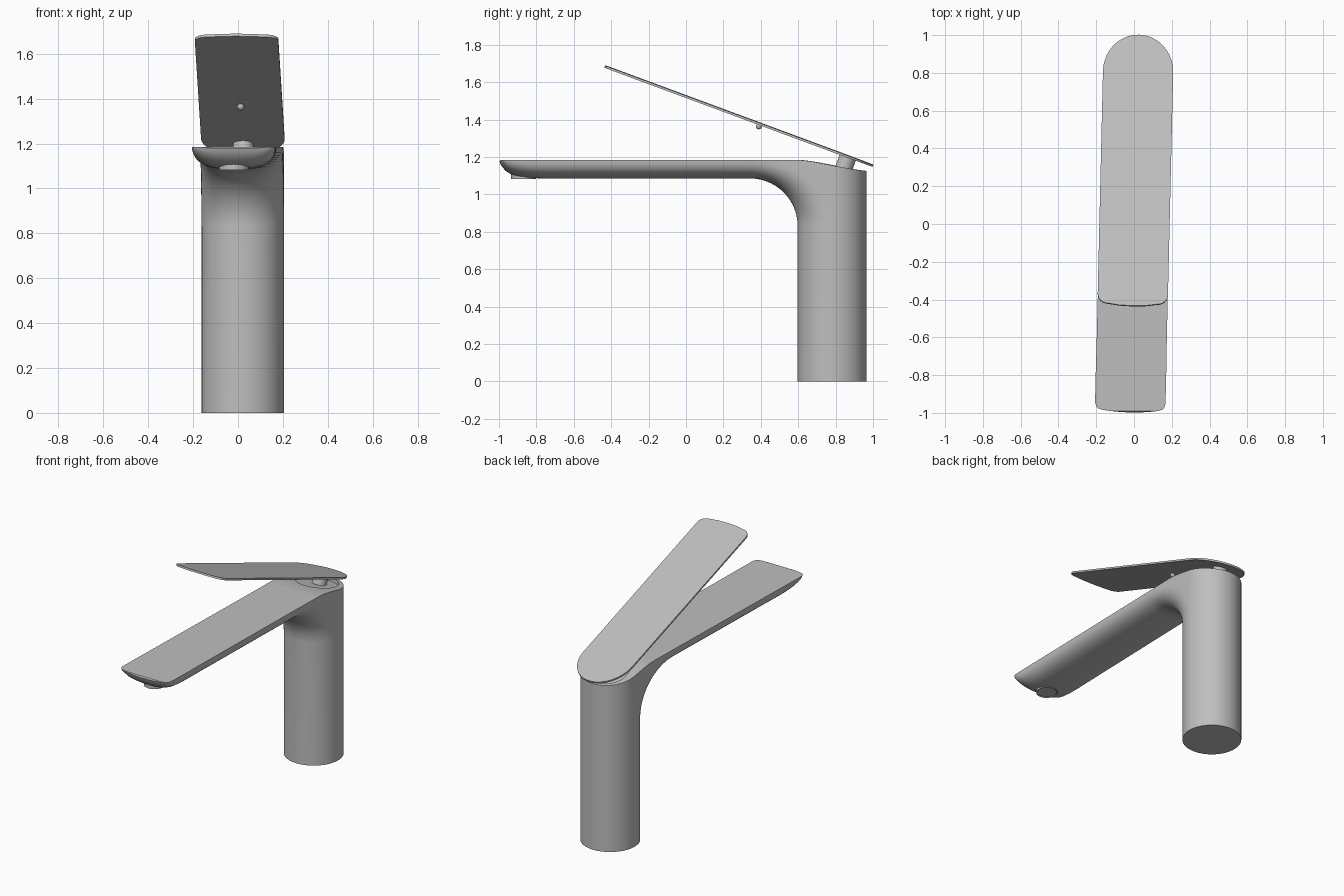
import bpy, bmesh, math
from mathutils import Matrix

cube = bpy.data.objects.get("Cube")
if cube:
    bpy.data.objects.remove(cube, do_unlink=True)

metal = bpy.data.materials.new("brushed grey metal")
metal.use_nodes = True
GREY = (0.52, 0.52, 0.52, 1)
metal.diffuse_color = GREY
metal.node_tree.nodes["Principled BSDF"].inputs["Base Color"].default_value = GREY

# Working frame: column axis at the origin, spout along -y; then slightly turned
PLACE = Matrix.Translation((0.021, 0.781, 0)) @ Matrix.Rotation(math.radians(-1.35), 4, 'Z')
R_COL = 0.184


def finish(name, bm, matrix=Matrix.Identity(4)):
    bmesh.ops.remove_doubles(bm, verts=bm.verts[:], dist=1e-5)
    bmesh.ops.recalc_face_normals(bm, faces=bm.faces[:])
    bm.transform(PLACE @ matrix)
    mesh = bpy.data.meshes.new(name)
    bm.to_mesh(mesh)
    bm.free()
    mesh.materials.append(metal)
    ob = bpy.data.objects.new(name, mesh)
    bpy.context.collection.objects.link(ob)
    return ob


def smooth(ob):
    bpy.ops.object.select_all(action='DESELECT')
    ob.select_set(True)
    bpy.context.view_layer.objects.active = ob
    bpy.ops.object.shade_smooth_by_angle(angle=math.radians(32))


def extruded(points, offset):
    """Solid made by extruding a closed outline by an offset vector."""
    bm = bmesh.new()
    face = bm.faces.new([bm.verts.new(p) for p in points])
    new = bmesh.ops.extrude_face_region(bm, geom=[face])["geom"]
    bmesh.ops.translate(bm, vec=offset, verts=[v for v in new if isinstance(v, bmesh.types.BMVert)])
    return bm


def circle(radius, sides=48):
    return [(radius * math.cos(2 * math.pi * i / sides), radius * math.sin(2 * math.pi * i / sides), 0)
            for i in range(sides)]


def cut(ob, cutter):
    mod = ob.modifiers.new("cut", 'BOOLEAN')
    mod.operation, mod.solver, mod.object = 'DIFFERENCE', 'EXACT', cutter
    bpy.context.view_layer.objects.active = ob
    bpy.ops.object.modifier_apply(modifier=mod.name)
    bpy.data.objects.remove(cutter, do_unlink=True)


# --- Body: column, swept elbow and spout as one loft ---
N, POWER, HEIGHT = 28, 2.7, 0.11
BEND_Y, BEND_Z, BEND_R = -0.439, 0.83, 0.255
SPOUT_TOP, CUT_Z = BEND_Z + BEND_R + HEIGHT, 1.4
angles = [-math.pi / 2 + math.pi * i / N for i in range(N + 1)]


def spout_edge(a, half_width, height):
    """Rounded underside: x and drop below the top."""
    s, c = math.sin(a), max(0.0, math.cos(a))
    return (math.copysign(half_width * abs(s) ** (2 / POWER), s), height * c ** (2 / POWER))


def column_ring(z):
    return ([(R_COL * math.sin(a), -R_COL * math.cos(a), z) for a in angles] +
            [(R_COL * math.sin(a), R_COL * math.cos(a), z) for a in reversed(angles)])


def elbow_ring(phi):
    """Section on a plane fanned about the bend centre."""
    c, s = math.cos(phi), math.sin(phi)
    t = phi / (math.pi / 2)
    t = t * t * (3 - 2 * t)
    ring = []
    for a in angles:
        x1, drop = spout_edge(a, R_COL, HEIGHT)
        x0, depth0 = R_COL * math.sin(a), R_COL * (1 - math.cos(a))
        d = BEND_R + depth0 * (1 - t) + (HEIGHT - drop) * t
        ring.append((x0 * (1 - t) + x1 * t, BEND_Y + d * c, BEND_Z + d * s))
    for a in reversed(angles):
        back = (R_COL * max(0.0, math.cos(a)) - BEND_Y) / max(c, 1e-6)
        d = min(back, (CUT_Z - BEND_Z) / max(s, 1e-6))
        ring.append((R_COL * math.sin(a), BEND_Y + d * c, BEND_Z + d * s))
    return ring


def spout_ring(y, height, half_width, bow):
    def bend(x):
        return y + bow * (x / half_width) ** 2
    ring = []
    for a in angles:
        x, drop = spout_edge(a, half_width, height)
        ring.append((x, bend(x), SPOUT_TOP - drop))
    for a in reversed(angles):
        x = half_width * math.sin(a)
        ring.append((x, bend(x), CUT_Z))
    return ring


rings = [column_ring(0)]
rings += [elbow_ring(math.pi / 2 * i / 28) for i in range(29)]
for station in [(-0.9, 0.11, 0.185, 0), (-1.4, 0.11, 0.186, 0), (-1.55, 0.11, 0.187, 0.002),
                (-1.62, 0.107, 0.187, 0.006), (-1.68, 0.099, 0.187, 0.012), (-1.72, 0.086, 0.187, 0.012),
                (-1.745, 0.07, 0.186, 0.012), (-1.762, 0.051, 0.181, 0.012),
                (-1.773, 0.034, 0.172, 0.012), (-1.779, 0.018, 0.155, 0.012)]:
    rings.append(spout_ring(*station))

bm = bmesh.new()
rows = [[bm.verts.new(p) for p in ring] for ring in rings]
count = len(rows[0])
for lower, upper in zip(rows, rows[1:]):
    for i in range(count):
        j = (i + 1) % count
        bm.faces.new((lower[i], lower[j], upper[j], upper[i]))
bm.faces.new(rows[0])
bm.faces.new(rows[-1])
body = finish("column_and_spout", bm)

# Flat spout top that dips gently towards the back of the column
profile = [(-2, 1.185), (-0.2, 1.185), (-0.15, 1.182), (-0.1, 1.175), (-0.04, 1.164), (0.03, 1.150),
           (0.1, 1.137), (0.15, 1.129), (0.3, 1.112), (0.3, 1.7), (-2, 1.7)]
cut(body, finish("top_cutter", extruded([(-0.5, y, z) for y, z in profile], (1, 0, 0))))
# Shallow seat around the lever stem
seat = Matrix.Translation((0, 0.03, 1.132)) @ Matrix.Rotation(math.radians(-11), 4, 'X')
cut(body, finish("seat_cutter", extruded(circle(0.135), (0, 0, 0.2)), seat))
smooth(body)

# --- Lever: thin tilted plate with a round back and softened front corners ---
TILT = math.radians(20.3)
LENGTH, W, CORNER = 1.53, 0.186, 0.055
half = [(W * math.sin(math.pi / 2 * i / 20), -0.21 * (1 - math.cos(math.pi / 2 * i / 20))) for i in range(21)]
for i in range(9):
    a = math.pi / 2 * i / 8
    half.append((W - CORNER * (1 - math.cos(a)), -(LENGTH - 0.012 - CORNER * (1 - math.sin(a)))))
half += [(0.07, -LENGTH + 0.003), (0, -LENGTH)]
outline = half + [(-x, y) for x, y in reversed(half[1:-1])]
lever_frame = Matrix.Translation((0, 0.219, 1.153)) @ Matrix.Rotation(-TILT, 4, 'X')
smooth(finish("lever", extruded([(x, y, -0.006) for x, y in outline], (0, 0, 0.012)), lever_frame))

# Stem and small stop under the lever
stem_frame = lever_frame @ Matrix.Translation((0, -0.142, -0.085))
smooth(finish("lever_stem", extruded(circle(0.046), (0, 0, 0.085)), stem_frame))
bm = bmesh.new()
bmesh.ops.create_uvsphere(bm, u_segments=24, v_segments=12, radius=0.016)
smooth(finish("lever_stop", bm, lever_frame @ Matrix.Translation((0, -0.645, -0.014))))

# --- Water outlet: ring and inset disc under the spout tip ---
bm = extruded(circle(0.066), (0, 0, 0.03))
bm.normal_update()
bottom = min(bm.faces, key=lambda f: f.calc_center_median().z)
bmesh.ops.inset_region(bm, faces=[bottom], thickness=0.006)
bmesh.ops.translate(bm, vec=(0, 0, 0.005), verts=bottom.verts[:])
smooth(finish("water_outlet", bm, Matrix.Translation((0, -1.65, 1.083))))
